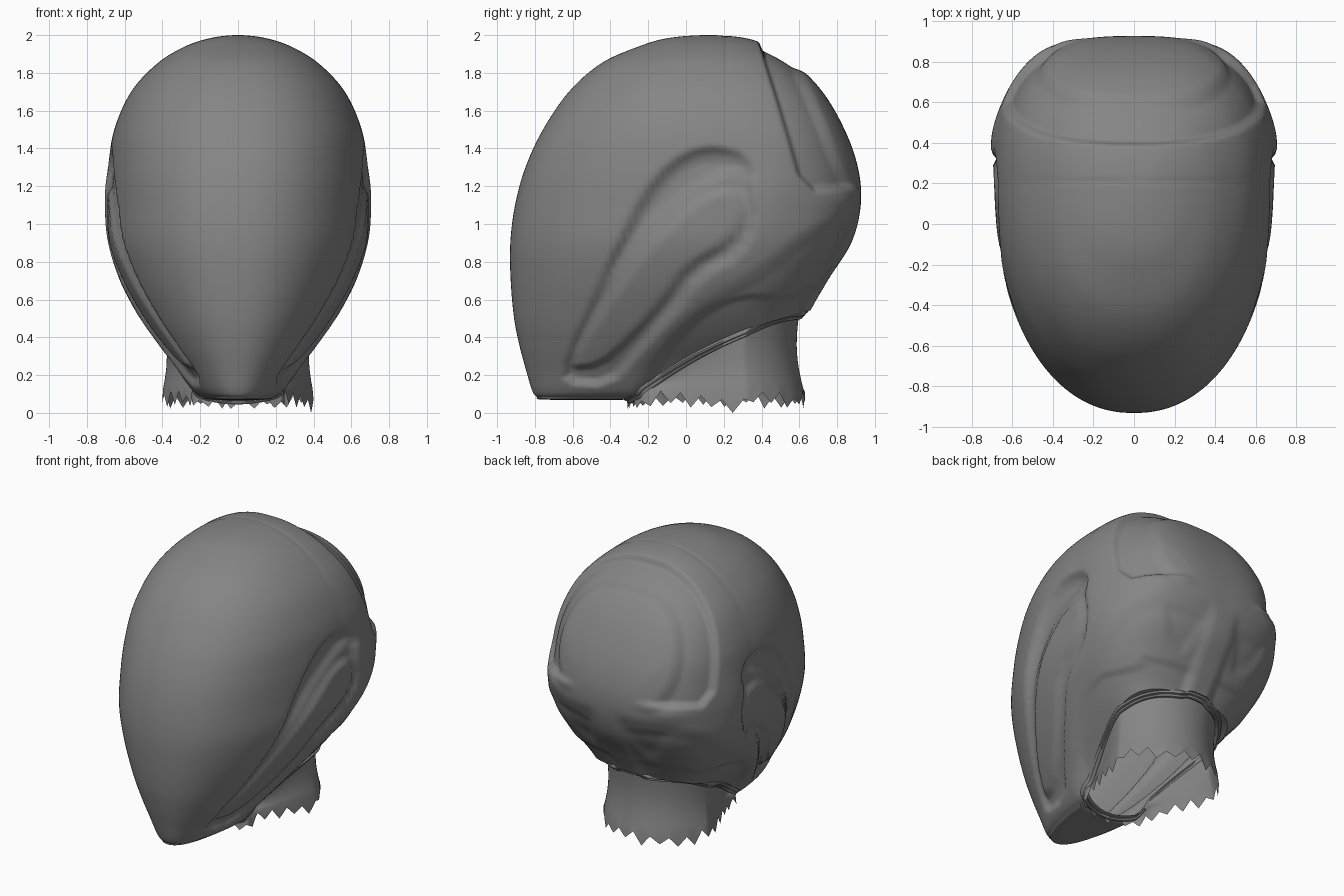
import bpy, bmesh, math, random
from mathutils import Vector

if "Cube" in bpy.data.objects:
    bpy.data.objects.remove(bpy.data.objects["Cube"])

random.seed(4)
STEPS, HALF = 14, 120
GREY = bpy.data.materials.new("dark_grey")
GREY.diffuse_color = (.235, .235, .235, 1)
GREY.use_nodes = True
GREY.node_tree.nodes["Principled BSDF"].inputs["Base Color"].default_value = GREY.diffuse_color

# Shell sections: z, front y, back y, half width, centre y
SECTIONS = [
    (2.00, .12, .12, 0, .12), (1.985, -.09, .31, .142, .12), (1.94, -.25, .44, .28, .13),
    (1.85, -.45, .59, .427, .15), (1.70, -.62, .735, .566, .18), (1.50, -.757, .85, .655, .2),
    (1.30, -.85, .912, .685, .22), (1.10, -.905, .925, .692, .24), (.90, -.93, .875, .685, .24),
    (.70, -.928, .75, .625, .22), (.50, -.91, .64, .525, .16), (.35, -.88, .61, .43, .1),
    (.22, -.845, .56, .33, .02), (.12, -.815, .5, .25, -.08), (.085, -.79, .45, .2, -.12),
    (.07, -.74, .4, .15, -.15), (.07, -.3, -.3, 0, -.3)]


def smooth(t):
    t = max(0.0, min(1.0, t))
    return t * t * (3 - 2 * t)


def catmull(a, b, c, d, t):
    return [.5 * (2 * q + (r - p) * t + (2 * p - 5 * q + 4 * r - s) * t * t
                  + (3 * q - p - 3 * r + s) * t ** 3) for p, q, r, s in zip(a, b, c, d)]


def rounded(pts):
    out = []
    for (ax, ay), (bx, by) in zip(pts, pts[1:] + pts[:1]):
        out += [(ax * .75 + bx * .25, ay * .75 + by * .25), (ax * .25 + bx * .75, ay * .25 + by * .75)]
    return out


class Region:
    """Outline with a soft step at its border."""
    def __init__(self, pts, width):
        p = rounded(pts)
        self.segs = list(zip(p, p[1:] + p[:1]))
        self.width = width
        xs, ys = [q[0] for q in p], [q[1] for q in p]
        self.box = min(xs), max(xs), min(ys), max(ys)

    def weight(self, u, v):
        x0, x1, y0, y1 = self.box
        if not (x0 < u < x1 and y0 < v < y1):
            return 0.0
        inside, best = False, 9.0
        for (ax, ay), (bx, by) in self.segs:
            if (ay > v) != (by > v) and u < (bx - ax) * (v - ay) / (by - ay) + ax:
                inside = not inside
            dx, dy = bx - ax, by - ay
            t = max(0, min(1, ((u - ax) * dx + (v - ay) * dy) / (dx * dx + dy * dy)))
            best = min(best, (ax + t * dx - u) ** 2 + (ay + t * dy - v) ** 2)
        return smooth(math.sqrt(best) / self.width) if inside else 0.0


# Relief outlines, side projection (y, z) unless noted
side_recess = Region([(-.67, .14), (-.65, .3), (-.5, .62), (-.38, .9), (-.25, 1.16), (-.1, 1.34),
                      (.08, 1.43), (.28, 1.41), (.38, 1.29), (.35, 1.2), (.39, 1.0), (.3, .82),
                      (.08, .7), (-.05, .52), (-.23, .31), (-.4, .12)], .05)
side_pad = Region([(.32, 1.18), (.35, 1.02), (.26, .88), (.03, .75), (-.09, .57), (-.27, .37),
                   (-.45, .21), (-.64, .2), (-.6, .36), (-.47, .57), (-.25, .88), (0, 1.13),
                   (.2, 1.22)], .06)
upper_groove = Region([(-.5, .58), (-.38, .9), (-.24, 1.16), (-.09, 1.33), (.08, 1.41), (.27, 1.39),
                       (.33, 1.28), (.12, 1.2), (-.1, 1.05), (-.3, .8)], .08)
back_panel = Region([(.34, 2.2), (.37, 1.97), (.5, 1.55), (.61, 1.15), (.88, 1.18), (1.2, 1.2),
                     (1.2, 2.2)], .045)
back_dome = Region([(.5, 2.2), (.56, 1.86), (.68, 1.58), (.82, 1.22), (.9, 1.1), (1.3, 1.1),
                    (1.3, 2.2)], .06)
lower_side = Region([(1.2, 1.13), (.88, 1.1), (.6, .98), (.42, .82), (.1, .64), (-.05, .48),
                     (-.3, .15), (-.3, -.2), (1.2, -.2)], .12)
collar_step = Region([(-.2, .22), (-.05, .42), (.12, .55), (.3, .62), (.46, .6), (.58, .62),
                      (.64, .7), (.9, .6), (.9, -.2), (-.2, -.2)], .05)
nape_recess = Region([(.1, .98), (.25, 1.01), (.46, 1.01), (.45, .9), (.36, .74), (.2, .68),
                      (.12, .82)], .09)  # x, z


def relief(p):
    x, y, z = p
    side = smooth((x - .06) / .08)
    d = side * (-.03 * side_recess.weight(y, z) + .026 * side_pad.weight(y, z)
                - .024 * upper_groove.weight(y, z))
    if y > .3:
        edge = max(smooth((z - 1.2) / .35), smooth((x - .2) / .25))
        d += edge * (-.036 * back_panel.weight(y, z) + .026 * back_dome.weight(y, z))
    d -= side * (.018 * lower_side.weight(y, z) + .012 * collar_step.weight(y, z))
    if y > .4:
        d -= .014 * nape_recess.weight(x, z)
        d += .014 * math.exp(-((x - .44) / .12) ** 2 - ((z - 1.13) / .06) ** 2)
    if z > 1.35:
        d -= .003 * math.exp(-((y - .21) / .015) ** 2)
    d += .018 * side * math.exp(-((y - .42) / .15) ** 2 - ((z - 1.12) / .2) ** 2)
    return d


def add_object(name, bm, mirror=False, angle=45):
    me = bpy.data.meshes.new(name)
    bm.to_mesh(me)
    bm.free()
    me.materials.append(GREY)
    ob = bpy.data.objects.new(name, me)
    bpy.context.collection.objects.link(ob)
    if mirror:
        ob.modifiers.new("mirror", 'MIRROR').use_clip = True
    bpy.ops.object.select_all(action='DESELECT')
    bpy.context.view_layer.objects.active = ob
    ob.select_set(True)
    bpy.ops.object.shade_smooth_by_angle(angle=math.radians(angle))
    return ob


def grid_faces(bm, rows, closed=False):
    for a, b in zip(rows, rows[1:]):
        n = len(a)
        for j in range(n if closed else n - 1):
            k = (j + 1) % n
            bm.faces.new((a[j], b[j], b[k], a[k]))


# Helmet shell: right half, lofted, engraved and mirrored
bm = bmesh.new()
rows, last = [], len(SECTIONS) - 1
for i in range(last * STEPS + 1):
    s = min(i // STEPS, last - 1)
    q = [SECTIONS[max(0, min(last, s + k))] for k in (-1, 0, 1, 2)]
    if s == 0:  # rounded crown
        q[0] = (1.985, .33, -.07, -.142, .12)
    z, yf, yb, w, yc = catmull(*q, i / STEPS - s)
    row = []
    for j in range(HALF + 1):
        a = math.pi * j / HALF
        sn, cs = max(0, math.sin(a)), -math.cos(a)
        if cs < 0:
            x, y = w * sn ** .9, yc - abs(cs) ** .9 * (yc - yf)
        else:
            x, y = w * sn ** .73, yc + cs ** .73 * (yb - yc)
        row.append(bm.verts.new((0 if j in (0, HALF) else max(0, x), y, z)))
    rows.append(row)
grid_faces(bm, rows)
bmesh.ops.remove_doubles(bm, verts=bm.verts[:], dist=1e-5)
bm.normal_update()
moves = []
for v in bm.verts:
    n = v.normal.copy()
    if v.co.x < 1e-5:
        n.x = 0
        n.normalize()
    moves.append((v, n * relief(v.co)))
for v, m in moves:
    v.co += m
    v.co.x = max(0, v.co.x)

# Slanted neck opening, arched upward at the sides
SLOPE, Y0, Z0 = .478, .63, .53
bmesh.ops.bisect_plane(bm, geom=bm.verts[:] + bm.edges[:] + bm.faces[:], dist=1e-6,
                       plane_co=(0, Y0, Z0), plane_no=(0, -SLOPE, 1), clear_inner=True)
rim = []
for v in bm.verts:
    d = v.co.z - Z0 - SLOPE * (v.co.y - Y0)
    bump = max(0, 1 - ((v.co.y - .17) / .46) ** 2)
    if d < .3:
        v.co.z += .06 * bump * (1 - d / .3)
    if d < 1e-4:
        rim.append(v.co.copy())
add_object("helmet_shell", bm, mirror=True, angle=75)

# Even loop around the opening
rim.sort(key=lambda p: math.atan2(p.x, .15 - p.y))
loop = rim + [Vector((-p.x, p.y, p.z)) for p in reversed(rim) if p.x > 1e-4]
loop = [p for i, p in enumerate(loop) if (p - loop[i - 1]).length > .002]
dist = [0]
for p, q in zip(loop, loop[1:] + loop[:1]):
    dist.append(dist[-1] + (q - p).length)
edge, k = [], 0
for i in range(144):
    t = dist[-1] * i / 144
    while dist[k + 1] < t:
        k += 1
    edge.append(loop[k].lerp(loop[(k + 1) % len(loop)], (t - dist[k]) / (dist[k + 1] - dist[k])))
centre = Vector((0, .16, 0))


def inset(p, fx, fy):
    return Vector((p.x * fx, centre.y + (p.y - centre.y) * fy, p.z))


# Rounded collar path and the underside strip joining it to the shell
path = []
for p in edge:
    f = min(1, 1 / math.hypot(p.x / .425, (p.y - centre.y) / .475))
    q = inset(p, f, f)
    if q.y < 0:
        q.z = max(q.z, Z0 + SLOPE * (q.y - Y0))
    path.append(q)
bm = bmesh.new()
grid_faces(bm, [[bm.verts.new(p) for p in edge],
                [bm.verts.new(inset(p, .99, .99)) for p in path]], closed=True)
add_object("underside", bm)

# Two rolled collar rings around the opening
for name, f, dz, r in (("collar_outer", 1.0, 0, .016), ("collar_inner", .97, -.02, .013)):
    bm = bmesh.new()
    rings = []
    for p in path:
        c = inset(p, f, f) + Vector((0, 0, dz))
        out = Vector((p.x, p.y - centre.y, 0)).normalized()
        rings.append([bm.verts.new(c + r * (math.cos(b) * out + math.sin(b) * Vector((0, 0, 1))))
                      for b in (math.tau * m / 8 for m in range(8))])
    grid_faces(bm, rings + rings[:1], closed=True)
    bmesh.ops.recalc_face_normals(bm, faces=bm.faces[:])
    add_object(name, bm)

# Neck sleeve with a torn lower edge
bm = bmesh.new()
knots = [random.uniform(.02, .06) if i % 2 else random.uniform(.06, .12) for i in range(48)]
knots[13] = 0
rows = []
for s in [m / 12 for m in range(13)]:
    row = []
    for i, p in enumerate(path):
        a, b = knots[i // 3], knots[(i // 3 + 1) % 48]
        low = min(.13, p.z - .012)
        q = inset(p, .965 - .04 * math.sin(math.pi * s) + .04 * s,
                  .93 - .06 * math.sin(math.pi * s) + .06 * s)
        z = p.z + (low - p.z) * min(1, s * 12 / 11)
        if s == 1:
            z = min(a + (b - a) * (i % 3) / 3, p.z - .02)
        row.append(bm.verts.new((q.x, q.y, z)))
    rows.append(row)
grid_faces(bm, rows, closed=True)
add_object("neck_sleeve", bm)
